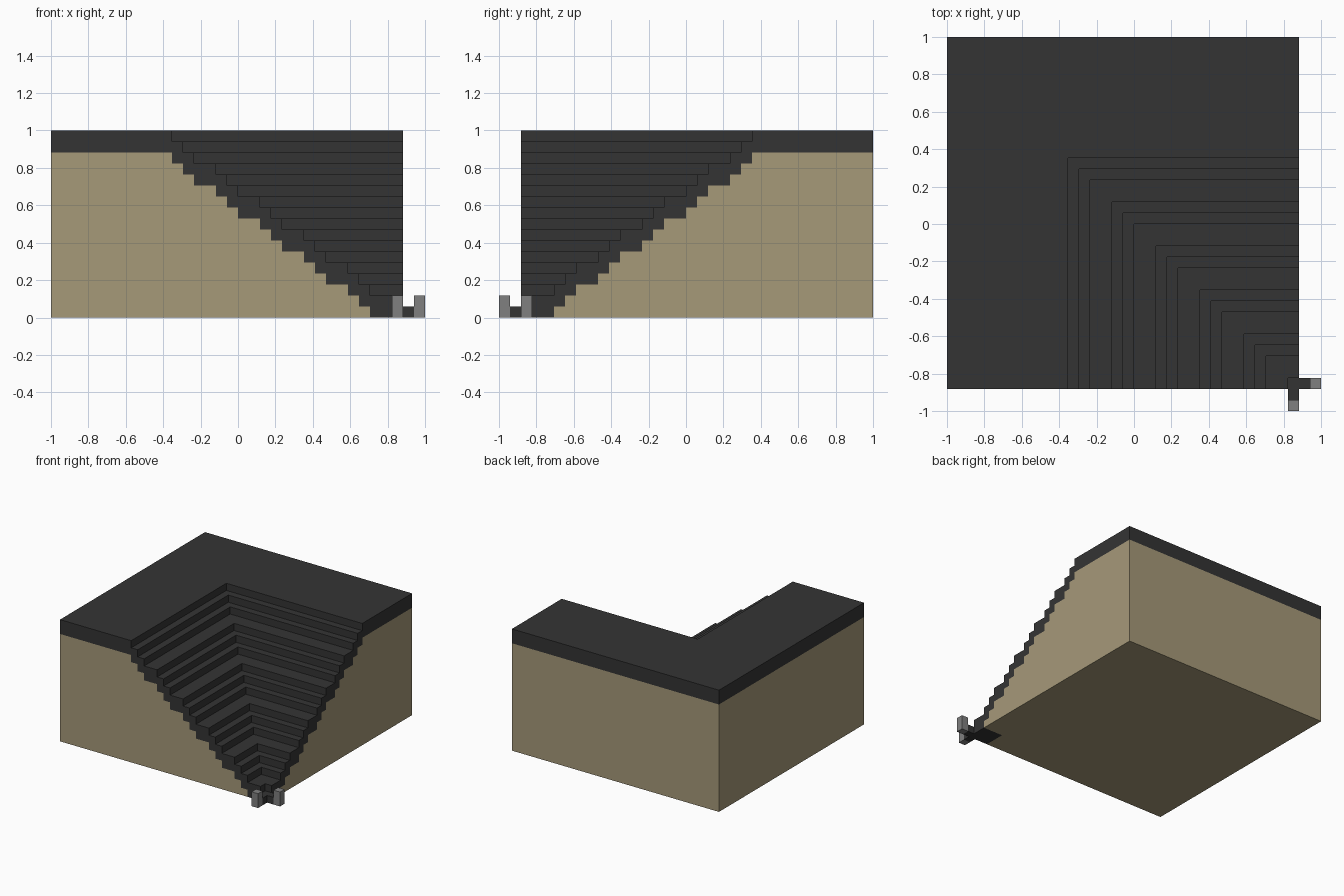
import bpy, bmesh

cube = bpy.data.objects.get("Cube")
if cube:
    bpy.data.objects.remove(cube, do_unlink=True)

U = 2 / 34                 # one block unit
EDGE = 15 * U              # cut-away faces lie at x = EDGE and y = -EDGE


def material(name, rgb):
    m = bpy.data.materials.new(name)
    m.use_nodes = True
    m.diffuse_color = (*rgb, 1)
    m.node_tree.nodes["Principled BSDF"].inputs["Base Color"].default_value = (*rgb, 1)
    return m


DARK = material("dark stone", (0.034, 0.034, 0.034))
SAND = material("sand", (0.381, 0.319, 0.191))
GREY = material("grey metal", (0.216, 0.216, 0.216))


def finish(bm, name, mat):
    bmesh.ops.remove_doubles(bm, verts=bm.verts, dist=1e-4)
    bmesh.ops.recalc_face_normals(bm, faces=bm.faces)
    mesh = bpy.data.meshes.new(name)
    bm.to_mesh(mesh)
    bm.free()
    mesh.materials.append(mat)
    bpy.context.collection.objects.link(bpy.data.objects.new(name, mesh))


def corner_sweep(name, profile, mat):
    """Sweep a closed (distance, height) profile round a mitred right angle."""
    bm = bmesh.new()
    rings = [[], [], []]
    for d, h in profile:
        r, z = (d - 17) * U, h * U
        for ring, xy in zip(rings, ((r, -EDGE), (r, -r), (EDGE, -r))):
            ring.append(bm.verts.new((*xy, z)))
    n = len(profile)
    for a, b in zip(rings, rings[1:]):
        for i in range(n):
            j = (i + 1) % n
            bm.faces.new((a[i], a[j], b[j], b[i]))
    bm.faces.new(rings[0])
    bm.faces.new(rings[2])
    bmesh.ops.dissolve_degenerate(bm, dist=1e-4, edges=bm.edges)
    finish(bm, name, mat)


def box(name, lo, hi, mat):
    bm = bmesh.new()
    bmesh.ops.create_cube(bm, size=1)
    for v in bm.verts:
        v.co = [(l + h) / 2 * U + c * (h - l) * U for c, l, h in zip(v.co, lo, hi)]
    finish(bm, name, mat)


# Risers come in groups of three: two narrow treads, then a wide one
risers = [11 + 4 * group + step for group in range(5) for step in range(3)]


def stairs(top):
    """Stair line that drops one unit at each riser."""
    line = [(0, top)]
    for i, d in enumerate(risers):
        line += [(d, top - i), (d, top - i - 1)]
    return line


# Sand body under the stairs, and the two-unit stone crust on it
corner_sweep("sand_base", [(0, 0)] + stairs(15), SAND)
crust = stairs(17) + [(31, 2), (31, 1), (32, 1), (32, 0)] + stairs(15)[::-1]
corner_sweep("stepped_crust", crust, DARK)

# Low sills and posts that stick out at the bottom corner
box("right_sill", (15, -15, 0), (16, -14, 1), DARK)
box("right_post", (16, -15, 0), (17, -14, 2), GREY)
box("front_sill", (14, -16, 0), (15, -15, 1), DARK)
box("front_post", (14, -17, 0), (15, -16, 2), GREY)
